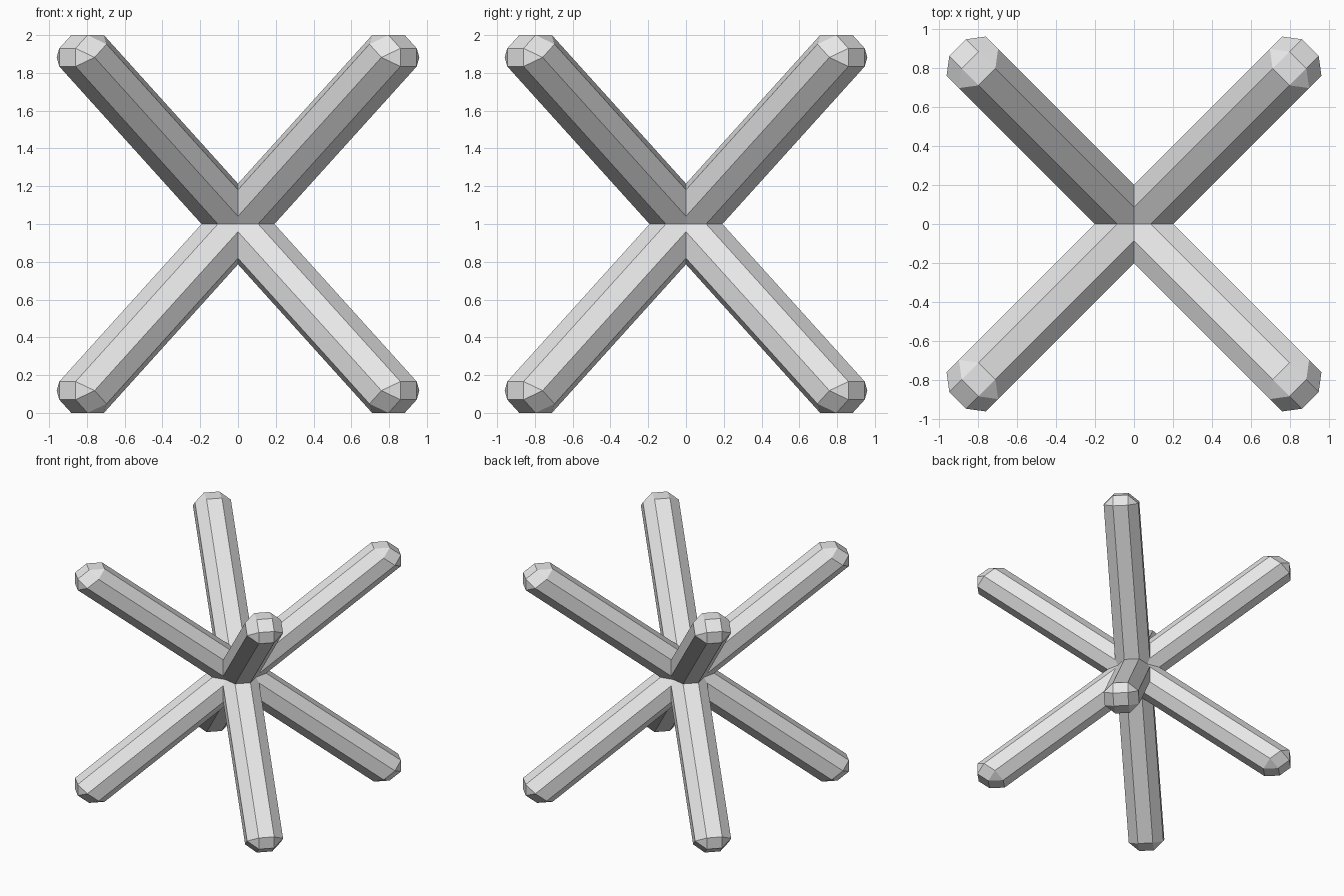
import bpy, bmesh, math
from mathutils import Vector

if "Cube" in bpy.data.objects:
    bpy.data.objects.remove(bpy.data.objects["Cube"])

STRETCH = 1.277          # outward reach of an arm compared with its rise
WIDE, NARROW = 0.142, 0.061   # half widths of the eight-sided section


def point(out, side, up):
    """Point on the diagonal arm: outward distance, sideways offset, height."""
    r = out * STRETCH
    return Vector(((r + side) / math.sqrt(2), (r - side) / math.sqrt(2), up))


# One arm: eight-sided rod with a chamfered tip
tip = [(NARROW, 1.0, 0.93), (NARROW, 0.93, 1.0)]
ring = [(NARROW, 1.0, 0.834), (NARROW, 0.834, 1.0),
        (WIDE, 0.952, 0.882), (WIDE, 0.882, 0.952)]
back = 1.4
bm = bmesh.new()
for sign in (-1, 1):
    for s, r, z in tip + ring:
        bm.verts.new(point(r, sign * s, z))
    for s, r, z in ring:
        bm.verts.new(point(r - back, sign * s, z - back))
bmesh.ops.convex_hull(bm, input=bm.verts[:])
bmesh.ops.dissolve_limit(bm, angle_limit=math.radians(1),
                         verts=bm.verts[:], edges=bm.edges[:])

# Trim the inner end along the three symmetry planes
for axis in ((1, 0, 0), (0, 1, 0), (0, 0, 1)):
    bmesh.ops.bisect_plane(bm, geom=bm.verts[:] + bm.edges[:] + bm.faces[:],
                           plane_co=(0, 0, 0), plane_no=axis, clear_inner=True)
bmesh.ops.recalc_face_normals(bm, faces=bm.faces[:])
# Make sure the open shell faces outwards
far = max(bm.faces, key=lambda f: f.calc_center_median().length)
if far.normal.dot(far.calc_center_median()) < 0:
    bmesh.ops.reverse_faces(bm, faces=bm.faces[:])

mesh = bpy.data.meshes.new("crossed_arms")
bm.to_mesh(mesh)
bm.free()
arms = bpy.data.objects.new("crossed_arms", mesh)
arms.location = (0, 0, 1)
bpy.context.collection.objects.link(arms)

# Mirror the arm to all eight corners
mirror = arms.modifiers.new("mirror", 'MIRROR')
mirror.use_axis = (True, True, True)
mirror.use_mirror_merge = True
mirror.merge_threshold = 0.001

grey = bpy.data.materials.new("light grey")
grey.diffuse_color = (0.8, 0.8, 0.8, 1)
grey.use_nodes = True
grey.node_tree.nodes["Principled BSDF"].inputs["Base Color"].default_value = grey.diffuse_color
mesh.materials.append(grey)
